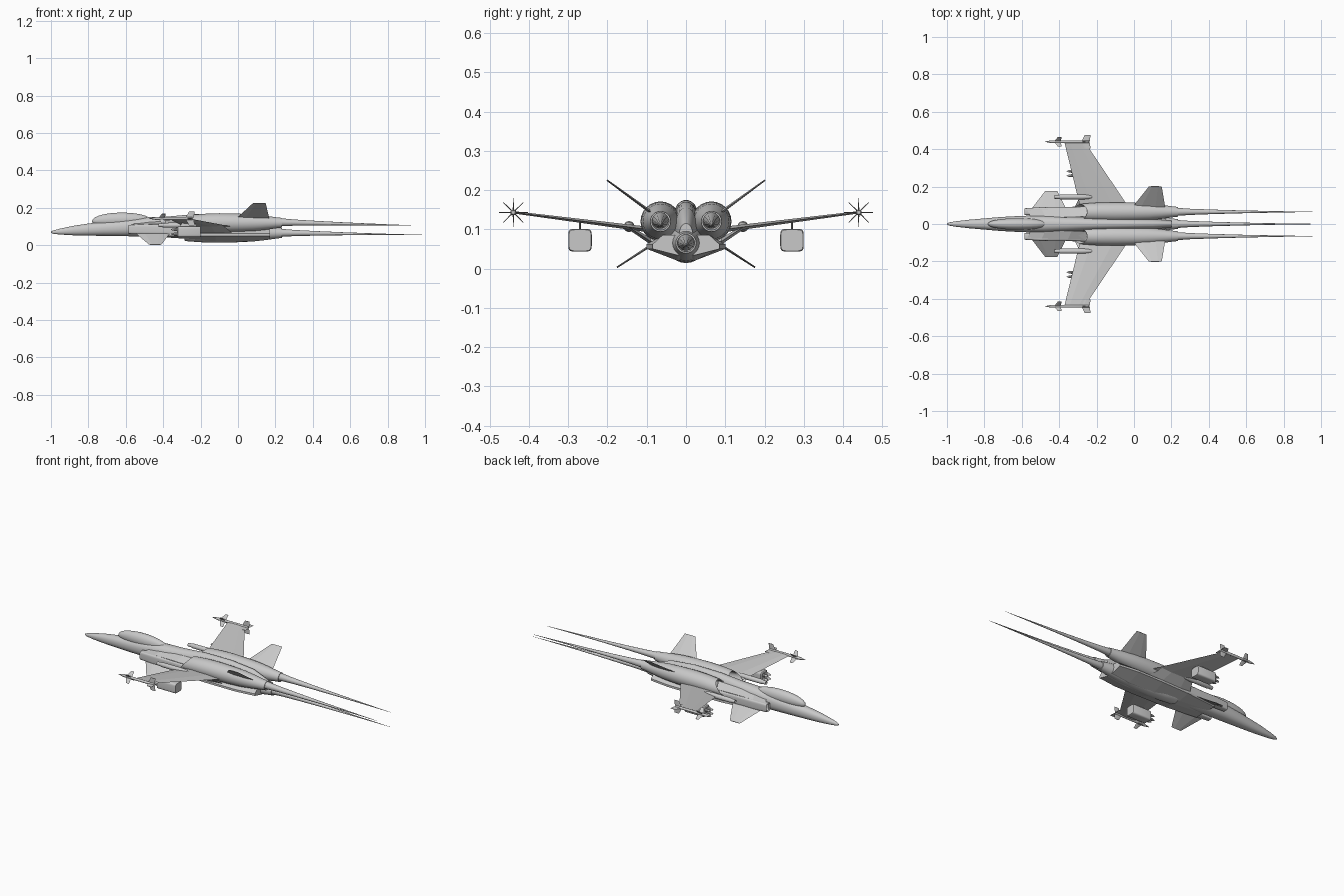
import bpy, bmesh, math
from mathutils import Vector

if "Cube" in bpy.data.objects:
    bpy.data.objects.remove(bpy.data.objects["Cube"])

grey = bpy.data.materials.new("hull grey")
grey.diffuse_color = (0.58, 0.58, 0.58, 1)
grey.use_nodes = True
grey.node_tree.nodes["Principled BSDF"].inputs["Base Color"].default_value = grey.diffuse_color


def finish(name, bm, mirror=False, smooth=True):
    """Turn a bmesh into a named object, optionally mirrored left to right."""
    bmesh.ops.recalc_face_normals(bm, faces=bm.faces)
    me = bpy.data.meshes.new(name)
    bm.to_mesh(me)
    bm.free()
    me.materials.append(grey)
    ob = bpy.data.objects.new(name, me)
    bpy.context.collection.objects.link(ob)
    if mirror:
        m = ob.modifiers.new("mirror", 'MIRROR')
        m.use_axis = (False, True, False)
        m.use_mirror_merge = False
    if smooth:
        bpy.ops.object.select_all(action='DESELECT')
        ob.select_set(True)
        bpy.context.view_layer.objects.active = ob
        bpy.ops.object.shade_smooth_by_angle(angle=math.radians(35))
    return ob


def skin(bm, rings):
    """Join rings of equal point count and close both ends."""
    vr = [[bm.verts.new(p) for p in r] for r in rings]
    n = len(vr[0])
    for a, b in zip(vr, vr[1:]):
        for i in range(n):
            j = (i + 1) % n
            bm.faces.new((a[i], a[j], b[j], b[i]))
    bm.faces.new(vr[0])
    bm.faces.new(vr[-1])


def lathe(name, profile, y, z, seg=24, mirror=False, slant=0.0):
    """Revolve (x, radius) pairs round a lengthwise axis; slant rakes the front."""
    bm = bmesh.new()
    rings = []
    for x, r in profile:
        k = slant * max(0.0, min(1.0, (-0.12 - x) / 0.1))
        rings.append([(x + k * r * math.sin(a), y + r * math.cos(a), z + r * math.sin(a))
                      for a in (2 * math.pi * i / seg for i in range(seg))])
    skin(bm, rings)
    return finish(name, bm, mirror)


def loft(name, sections, power=1.0, seg=28, mirror=False):
    """Skin (x, y centre, half width, bottom, top) super-ellipse sections."""
    bm = bmesh.new()
    rings = []
    for x, yc, w, zb, zt in sections:
        ring = []
        for i in range(seg):
            a = 2 * math.pi * (i + 0.5) / seg
            c, s = math.cos(a), math.sin(a)
            ring.append((x, yc + w * math.copysign(abs(c) ** power, c),
                         (zb + zt) / 2 + (zt - zb) / 2 * math.copysign(abs(s) ** power, s)))
        rings.append(ring)
    skin(bm, rings)
    return finish(name, bm, mirror)


def add_slab(bm, root_a, root_b, tip_b, tip_a, t_root, t_tip):
    """Thin tapered blade with a lens section, from root edge to tip edge."""
    ra, rb, tb, ta = map(Vector, (root_a, root_b, tip_b, tip_a))
    n = (rb - ra).cross(ta - ra).normalized()
    rings = []
    for a, b, t in ((ra, rb, t_root), (ta, tb, t_tip)):
        p, q = a.lerp(b, 0.25), a.lerp(b, 0.7)
        rings.append([a, p + n * t / 2, q + n * t / 2, b, q - n * t / 2, p - n * t / 2])
    skin(bm, rings)


def blade(name, *args):
    bm = bmesh.new()
    add_slab(bm, *args)
    return finish(name, bm, True, False)


# Forward fuselage running back into a dorsal spine
loft("fuselage", [
    (-1.0, 0, .003, .066, .073), (-.985, 0, .009, .061, .08), (-.95, 0, .015, .057, .089),
    (-.88, 0, .023, .053, .104), (-.8, 0, .030, .051, .116), (-.72, 0, .037, .05, .126),
    (-.6, 0, .044, .048, .14), (-.48, 0, .046, .046, .15), (-.36, 0, .042, .042, .155),
    (-.22, 0, .036, .035, .168), (-.05, 0, .032, .025, .17), (.1, 0, .028, .03, .155),
    (.2, 0, .018, .04, .115)], 0.9)

# Cockpit canopy
loft("canopy", [(-.62 + .16 * math.cos(a), 0, .003 + .028 * math.sin(a),
                 .125 - .03 * math.sin(a), .13 + .045 * math.sin(a))
                for a in (math.pi * (1 - i / 14) for i in range(15))], 1.0, 20)

# Side air intakes with a recessed mouth
loft("side_intake", [
    (-.5, .068, .010, .07, .1), (-.58, .068, .013, .066, .104), (-.585, .066, .018, .061, .109),
    (-.5, .068, .022, .058, .112), (-.38, .066, .023, .056, .112), (-.25, .066, .028, .052, .112),
    (-.05, .062, .028, .052, .1)], 0.4, 20, True)
blade("intake_strake", (-.55, .03, .117), (-.24, .04, .14), (-.26, .085, .113), (-.57, .075, .109), .006, .004)

# Broad lower hull with flat sloping flanks
bm = bmesh.new()
hull = []
for x, w, zb in ((-.5, .075, .052), (-.3, .095, .036), (-.12, .1, .02), (.05, .1, .02), (.17, .085, .034)):
    half = [(.022, zb), (w, .05), (w, .062), (.06, .085)]
    hull.append([(x, y, z) for y, z in half] + [(x, -y, z) for y, z in reversed(half)])
skin(bm, hull)
finish("lower_hull", bm, smooth=False)

# Engines: hollow mouth, long nacelle, stepped nozzle
nacelle = [(-.2, .004), (-.2, .03), (-.28, .036), (-.287, .04), (-.27, .044), (-.2, .049),
           (-.1, .051), (.0, .049), (.08, .045), (.15, .037), (.2, .03), (.235, .026),
           (.235, .022), (.2, .018), (.2, .004)]
lathe("upper_engine", nacelle, .065, .12, mirror=True, slant=.9)
lathe("lower_engine", nacelle, 0, .065)


# Long needle spikes trailing from each nozzle, drooping slightly
def spike(name, y, z, end, drop, mirror):
    bm = bmesh.new()
    rings = []
    for x, r in ((.18, .018), (.235, .021), (.3, .0165), (.42, .012), (.58, .0075), (.78, .0035), (end, .0006)):
        zc = z - drop * (x - .18) / (end - .18)
        rings.append([(x, y + r * math.cos(i * math.pi / 6), zc + r * math.sin(i * math.pi / 6))
                      for i in range(12)])
    skin(bm, rings)
    finish(name, bm, mirror)


spike("upper_spike", .065, .124, .955, .019, True)
spike("lower_spike", 0, .067, 1.0, .012, False)

# Forward-swept wings and the root fairing below them
blade("wing", (-.29, .10, .1), (-.035, .10, .1), (-.262, .437, .143), (-.372, .437, .143), .014, .006)
blade("wing_root_fairing", (-.32, .085, .066), (-.03, .085, .066), (-.08, .145, .105), (-.29, .145, .105), .014, .010)

# Canted tail fins and drooping forward fins
blade("tail_fin", (-.01, .088, .142), (.168, .084, .14), (.148, .201, .225), (.08, .201, .225), .008, .004)
blade("forward_fin", (-.545, .085, .062), (-.365, .085, .062), (-.41, .176, .003), (-.475, .176, .003), .007, .004)

# Gun pods at the wing roots
lathe("gun_pod", [(-.40, .003), (-.40, .006), (-.425, .007), (-.425, .010), (-.40, .011), (-.395, .013),
                  (-.28, .014), (-.245, .012), (-.225, .007), (-.215, .002)], .145, .107, 16, True)

# Wing-tip missiles with two sets of four fins
MY, MZ = .440, .143
lathe("missile", [(-.475, .001), (-.46, .004), (-.44, .0075), (-.245, .0075), (-.24, .005)], MY, MZ, 12, True)
bm = bmesh.new()
for k in range(8):
    a = k * math.pi / 4
    x0, x1, tip = (-.28, -.235, .037) if k % 2 == 0 else (-.425, -.39, .036)

    def at(x, r):
        return (x, MY + r * math.cos(a), MZ + r * math.sin(a))
    add_slab(bm, at(x0, .004), at(x1, .004), at(x1 + .002, tip), at(x0 + .018, tip), .003, .002)
finish("missile_fins", bm, True, False)

# Rocket pods: rounded boxes with tubes showing at the front
loft("rocket_pod", [(-.325, .27, .026, .048, .096), (-.32, .27, .03, .043, .101),
                    (-.205, .27, .03, .043, .101), (-.2, .27, .028, .045, .099)], 0.35, 24, True)
for i in range(4):
    y, z = .27 + (.012 if i % 2 else -.012), .072 + (.012 if i < 2 else -.012)
    lathe("rocket_%d" % (i + 1), [(-.36, .001), (-.352, .005), (-.338, .008), (-.3, .008)], y, z, 10, True)
blade("pod_pylon", (-.31, .27, .098), (-.22, .27, .098), (-.23, .27, .122), (-.3, .27, .122), .006, .006)
